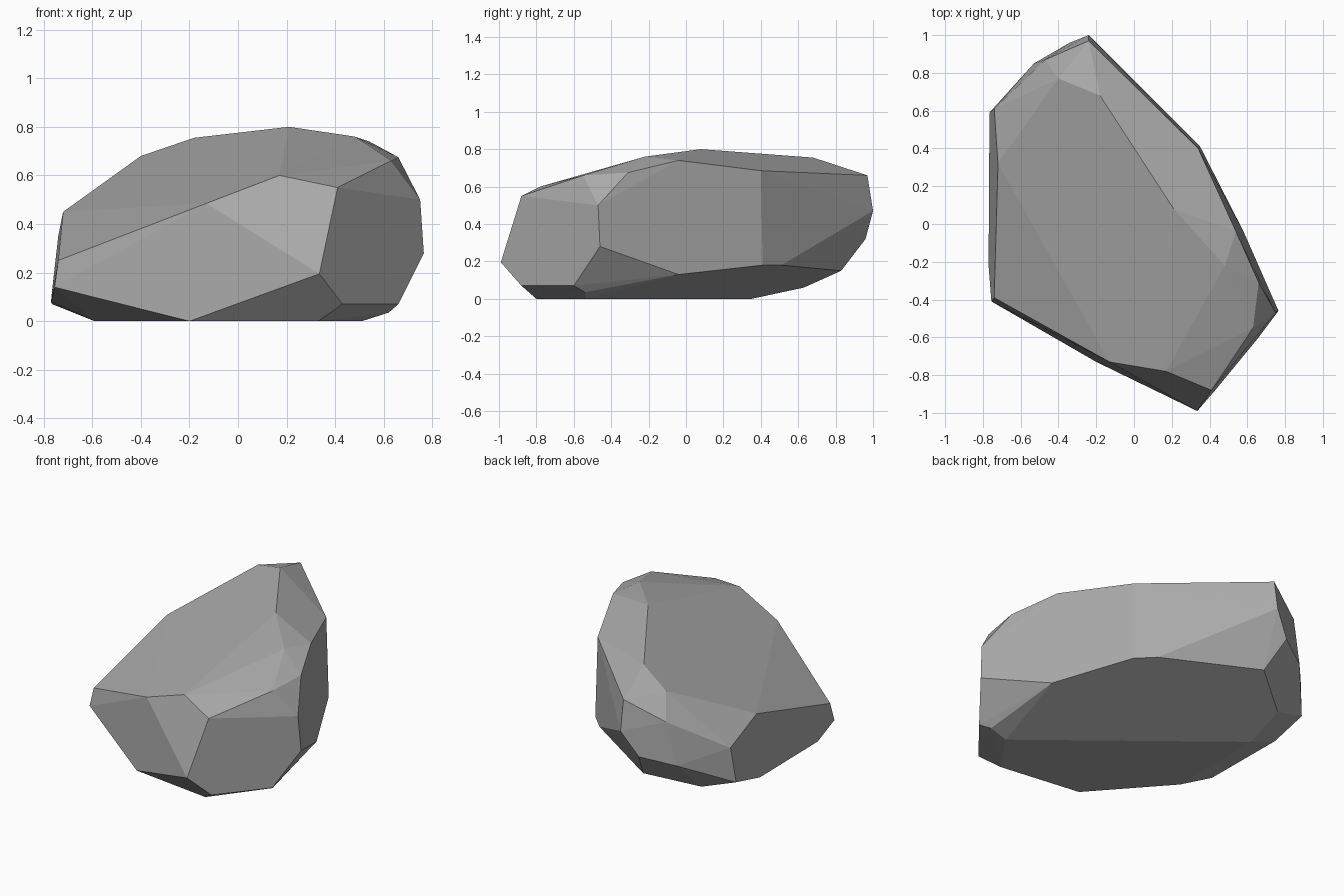
import bpy
import bmesh
import math
from mathutils import Vector

# Remove the default object only
default_cube = bpy.data.objects.get("Cube")
if default_cube:
    bpy.data.objects.remove(default_cube, do_unlink=True)


def make_material(name, colour):
    material = bpy.data.materials.new(name)
    material.use_nodes = True
    material.diffuse_color = colour
    shader = next(n for n in material.node_tree.nodes if n.type == 'BSDF_PRINCIPLED')
    shader.inputs["Base Color"].default_value = colour
    return material


def chiselled_stone(name, corner_groups, scale, flatness, material):
    """Wrap a convex faceted skin around the corners and merge flat facets."""
    bm = bmesh.new()
    for group in corner_groups:
        for corner in group:
            bm.verts.new(Vector(corner) * scale)
    hull = bmesh.ops.convex_hull(bm, input=bm.verts[:])
    leftovers = {v for v in hull["geom_interior"] if isinstance(v, bmesh.types.BMVert)}
    bmesh.ops.delete(bm, geom=list(leftovers), context='VERTS')
    bmesh.ops.dissolve_limit(bm, angle_limit=math.radians(flatness),
                             verts=bm.verts[:], edges=bm.edges[:])
    bmesh.ops.recalc_face_normals(bm, faces=bm.faces[:])
    mesh = bpy.data.meshes.new(name)
    bm.to_mesh(mesh)
    bm.free()
    mesh.materials.append(material)
    stone = bpy.data.objects.new(name, mesh)
    bpy.context.collection.objects.link(stone)
    return stone


# Corners of the stone in hundredths of a unit, grouped by where they sit
resting_base = [(-20, -73, 0), (33, -80, 0), (51, -54, 0),
                (-59, 35, 0), (-59, -29, 0)]
lower_bevel = [(43, -88, 7), (66, -60, 7), (62, -54, 3.5), (58, -4, 13),
               (35, 41, 18), (25, 51, 18), (-28, 83, 15), (-55, 63, 6),
               (-76.5, 35, 7), (-77, -22, 8)]
right_side = [(-75.5, -41, 14), (-74, -39, 25), (-76.5, 59, 13),
              (-74, 61, 35), (-72, 32, 45)]
back_end = [(-53, 85, 27), (-47, 87, 54), (-34, 96, 32),
            (-24, 100, 47), (-24, 97, 66)]
front_end = [(33.5, -99, 19.5), (41, -88, 55), (17, -78, 60), (-13, -73, 48.5),
             (76.5, -46, 28), (75, -47, 50), (63, -55, 66)]
crown = [(66, -31, 67.5), (54, -4, 74), (48, -22, 76), (21, 8, 80),
         (34, 40, 68.5), (-18, 68, 75.5), (-40, 77, 68)]

stone_grey = make_material("stone grey", (0.4, 0.4, 0.4, 1))
chiselled_stone("boulder",
                [resting_base, lower_bevel, right_side, back_end, front_end, crown],
                scale=0.01, flatness=4, material=stone_grey)
